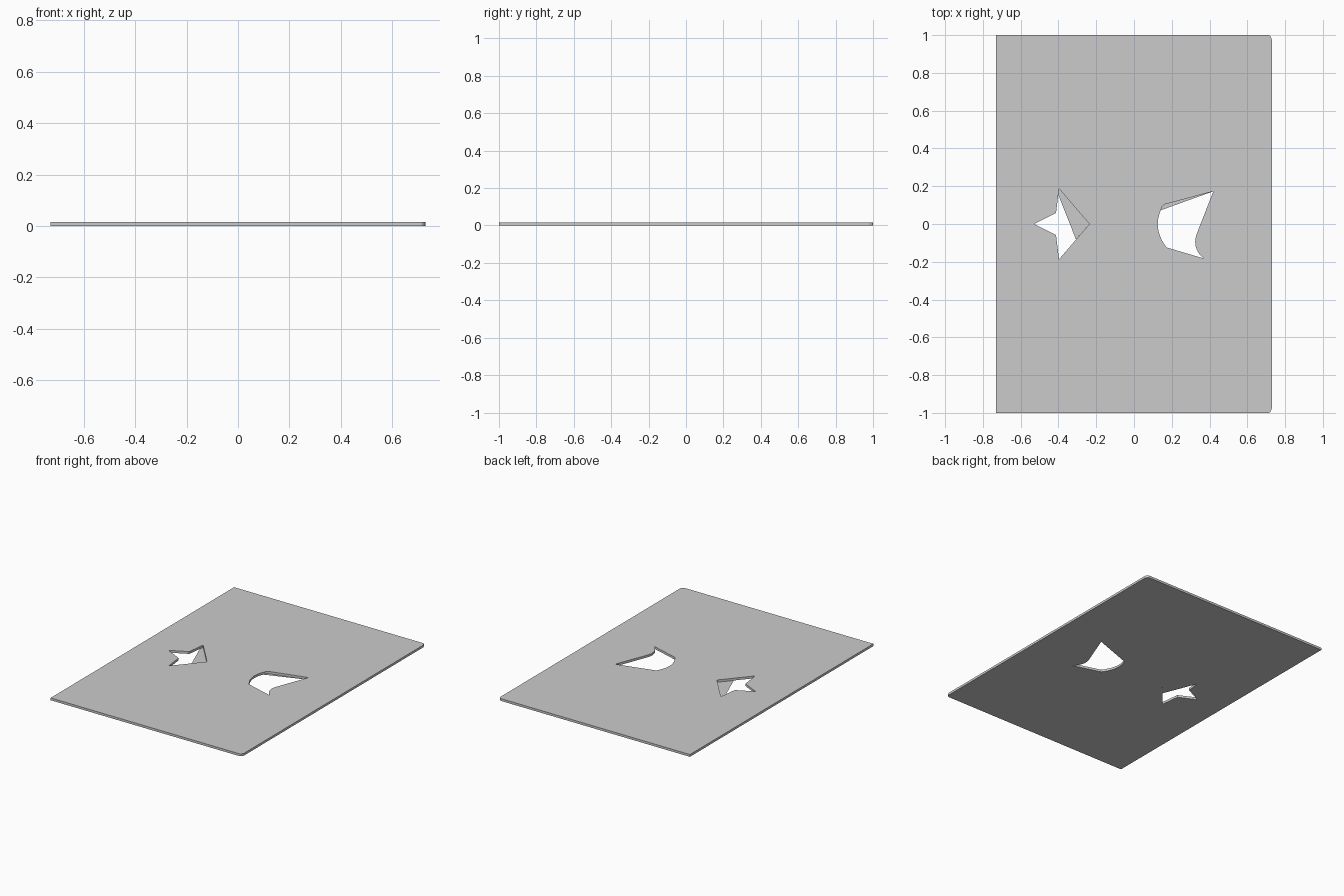
import bpy, bmesh, math

if "Cube" in bpy.data.objects:
    bpy.data.objects.remove(bpy.data.objects["Cube"])

T = 0.016  # plate thickness


def bezier(p0, p1, p2, n=8):
    """Quadratic curve points, both ends included."""
    pts = []
    for i in range(n + 1):
        t = i / n
        pts.append(tuple((1 - t) ** 2 * a + 2 * t * (1 - t) * b + t * t * c
                         for a, b, c in zip(p0, p1, p2)))
    return pts


def plate_from_outlines(name, outlines):
    """Filled flat plate; inner outlines become through holes."""
    cu = bpy.data.curves.new(name, 'CURVE')
    cu.dimensions = '2D'
    cu.fill_mode = 'BOTH'
    cu.extrude = T / 2
    for pts in outlines:
        s = cu.splines.new('POLY')
        s.points.add(len(pts) - 1)
        for p, (x, y) in zip(s.points, pts):
            p.co = (x, y, 0, 1)
        s.use_cyclic_u = True
    ob = bpy.data.objects.new(name, cu)
    bpy.context.collection.objects.link(ob)
    bpy.ops.object.select_all(action='DESELECT')
    ob.select_set(True)
    bpy.context.view_layer.objects.active = ob
    bpy.ops.object.convert(target='MESH')
    ob = bpy.context.object
    bm = bmesh.new()
    bm.from_mesh(ob.data)
    bmesh.ops.translate(bm, verts=bm.verts, vec=(0, 0, T / 2))
    bmesh.ops.remove_doubles(bm, verts=bm.verts, dist=1e-5)
    bmesh.ops.recalc_face_normals(bm, faces=bm.faces)
    for f in bm.faces:
        f.smooth = False
    bm.to_mesh(ob.data)
    bm.free()
    return ob


def underside_web(name, pts):
    """Thin face closing part of a hole at the underside."""
    me = bpy.data.meshes.new(name)
    me.from_pydata([(x, y, 0) for x, y in pts], [], [tuple(reversed(range(len(pts))))])
    ob = bpy.data.objects.new(name, me)
    bpy.context.collection.objects.link(ob)
    return ob


# Plate outline with eased corners on the right side
corner = bezier((0.712, 1.0), (0.725, 0.998), (0.73, 0.975), 4)
right = corner + [(x, -y) for x, y in reversed(corner)]
outer = right + [(-0.73, -1.0), (-0.73, 1.0)]

# Pointed star-like hole, symmetric about y = 0
star = [(-0.53, 0), (-0.413, 0.058), (-0.397, 0.187), (-0.236, 0),
        (-0.397, -0.187), (-0.413, -0.058)]

# Curved hole: bowed left side, scooped lower right side
left_side = bezier((0.172, -0.124), (0.098, -0.025), (0.142, 0.073), 10)
top_left = bezier((0.142, 0.073), (0.148, 0.098), (0.163, 0.104), 4)[1:]
scoop = bezier((0.335, -0.045), (0.302, -0.125), (0.368, -0.182), 10)
curved = left_side + top_left + [(0.42, 0.173)] + scoop

plate_from_outlines("plate", [outer, star, curved])

# Webs left at the underside of the holes
underside_web("star_hole_web", [(-0.401, 0.155), (-0.307, -0.082), (-0.236, 0), (-0.397, 0.187)])
underside_web("curved_hole_web", [(0.142, 0.073), (0.42, 0.173)] + list(reversed(top_left)))
underside_web("curved_hole_side_web", [(0.42, 0.173), (0.328, -0.075), (0.335, -0.045)])
